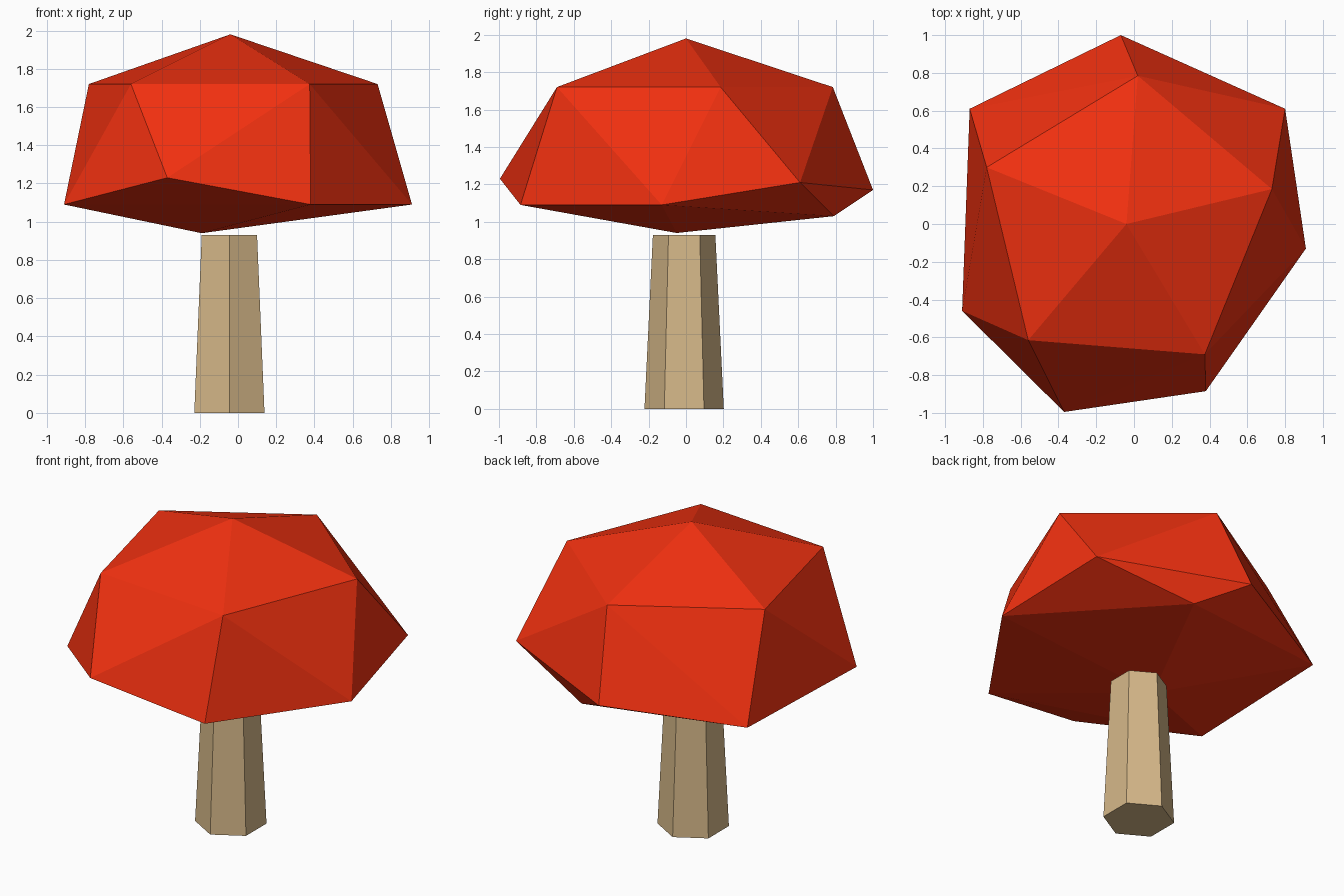
import bpy, bmesh
from mathutils import Vector

if "Cube" in bpy.data.objects:
    bpy.data.objects.remove(bpy.data.objects["Cube"])


def finish(bm, name, color):
    bmesh.ops.recalc_face_normals(bm, faces=bm.faces)
    me = bpy.data.meshes.new(name)
    bm.to_mesh(me)
    bm.free()
    mat = bpy.data.materials.new(name + "_color")
    mat.diffuse_color = color
    mat.use_nodes = True
    mat.node_tree.nodes["Principled BSDF"].inputs["Base Color"].default_value = mat.diffuse_color
    me.materials.append(mat)
    ob = bpy.data.objects.new(name, me)
    bpy.context.collection.objects.link(ob)
    return ob


# stem: tapered six-sided column with a corner facing front and back
bm = bmesh.new()
bmesh.ops.create_cone(bm, cap_ends=True, segments=6, radius1=0.212, radius2=0.167, depth=0.93)
bmesh.ops.translate(bm, verts=bm.verts, vec=(-0.045, -0.01, 0.465))
xs = [v.co.x for v in bm.verts]
finish(bm, "stem", (0.67, 0.48, 0.25, 1))

# cap: faceted irregular dome, the hull of a crown, shoulder ring, rim and underside
shoulder = [(0.02, 0.785), (-0.78, 0.30), (-0.56, -0.615), (0.375, -0.69), (0.73, 0.185)]
rim = [(-0.07, 1.0, 1.17), (0.80, 0.61, 1.21), (0.91, -0.13, 1.09), (0.38, -0.885, 1.09),
       (-0.37, -0.995, 1.23), (-0.91, -0.46, 1.09), (-0.87, 0.61, 1.09)]
crown_and_base = [(-0.04, 0.0, 1.98), (-0.19, -0.05, 0.94), (0.20, 0.79, 1.03)]
bm = bmesh.new()
for p in [(x, y, 1.72) for x, y in shoulder] + rim + crown_and_base:
    bm.verts.new(Vector(p))
bmesh.ops.convex_hull(bm, input=bm.verts)
finish(bm, "cap", (0.88, 0.03, 0.005, 1))
